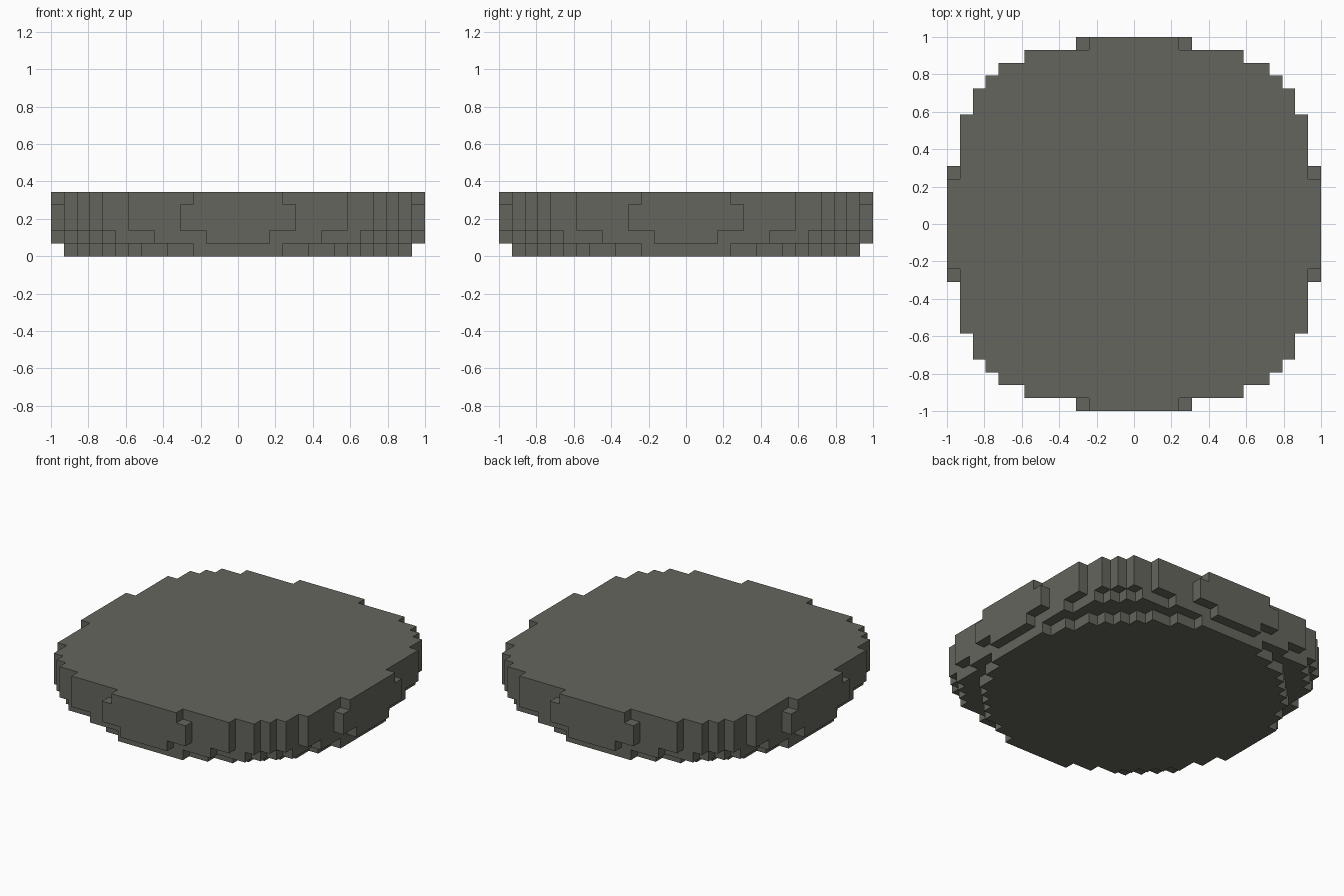
import bpy
import bmesh
from mathutils import Vector

if "Cube" in bpy.data.objects:
    bpy.data.objects.remove(bpy.data.objects["Cube"], do_unlink=True)

UNIT = 2 / 29  # one block

# Stair corners (half-extents in whole blocks) of one octant, per layer
base = [(13, 3), (12, 5), (11, 7), (10, 8), (9, 9)]
lower = [(14, 2), (13, 6), (12, 9), (11, 10)]
middle = [(14, 4), (13, 8), (12, 10), (11, 11)]
rim = [(14, 3), (13, 8), (12, 10), (11, 11)]
layers = [base, lower, middle, middle, rim]


def filled(i, j, k):
    """True where a block exists."""
    if not 0 <= k < len(layers):
        return False
    far, near = max(abs(i), abs(j)), min(abs(i), abs(j))
    return any(far <= a and near <= b for a, b in layers[k])


# Stone colour
stone = bpy.data.materials.new("grey_stone")
stone.use_nodes = True
colour = (0.130, 0.130, 0.112, 1)
stone.diffuse_color = colour
stone.node_tree.nodes["Principled BSDF"].inputs["Base Color"].default_value = colour

# Outer skin of the stepped disc: only the exposed block faces
bm = bmesh.new()
axes = [Vector((1, 0, 0)), Vector((0, 1, 0)), Vector((0, 0, 1))]
for k in range(len(layers)):
    for i in range(-14, 15):
        for j in range(-14, 15):
            if not filled(i, j, k):
                continue
            centre = Vector((i, j, k + 0.5))
            for n in range(3):
                for sign in (-1, 1):
                    out = axes[n] * sign
                    if filled(i + int(out.x), j + int(out.y), k + int(out.z)):
                        continue
                    u, v = axes[(n + 1) % 3] * sign, axes[(n + 2) % 3]
                    corners = [-u - v, u - v, u + v, v - u]
                    bm.faces.new([bm.verts.new((centre + (out + c) / 2) * UNIT)
                                  for c in corners])

# Weld and merge flat areas
bmesh.ops.remove_doubles(bm, verts=bm.verts[:], dist=UNIT / 100)
bmesh.ops.dissolve_limit(bm, angle_limit=0.01, verts=bm.verts[:], edges=bm.edges[:])

mesh = bpy.data.meshes.new("stepped_disc")
bm.to_mesh(mesh)
bm.free()
mesh.materials.append(stone)
disc = bpy.data.objects.new("stepped_disc", mesh)
bpy.context.collection.objects.link(disc)
